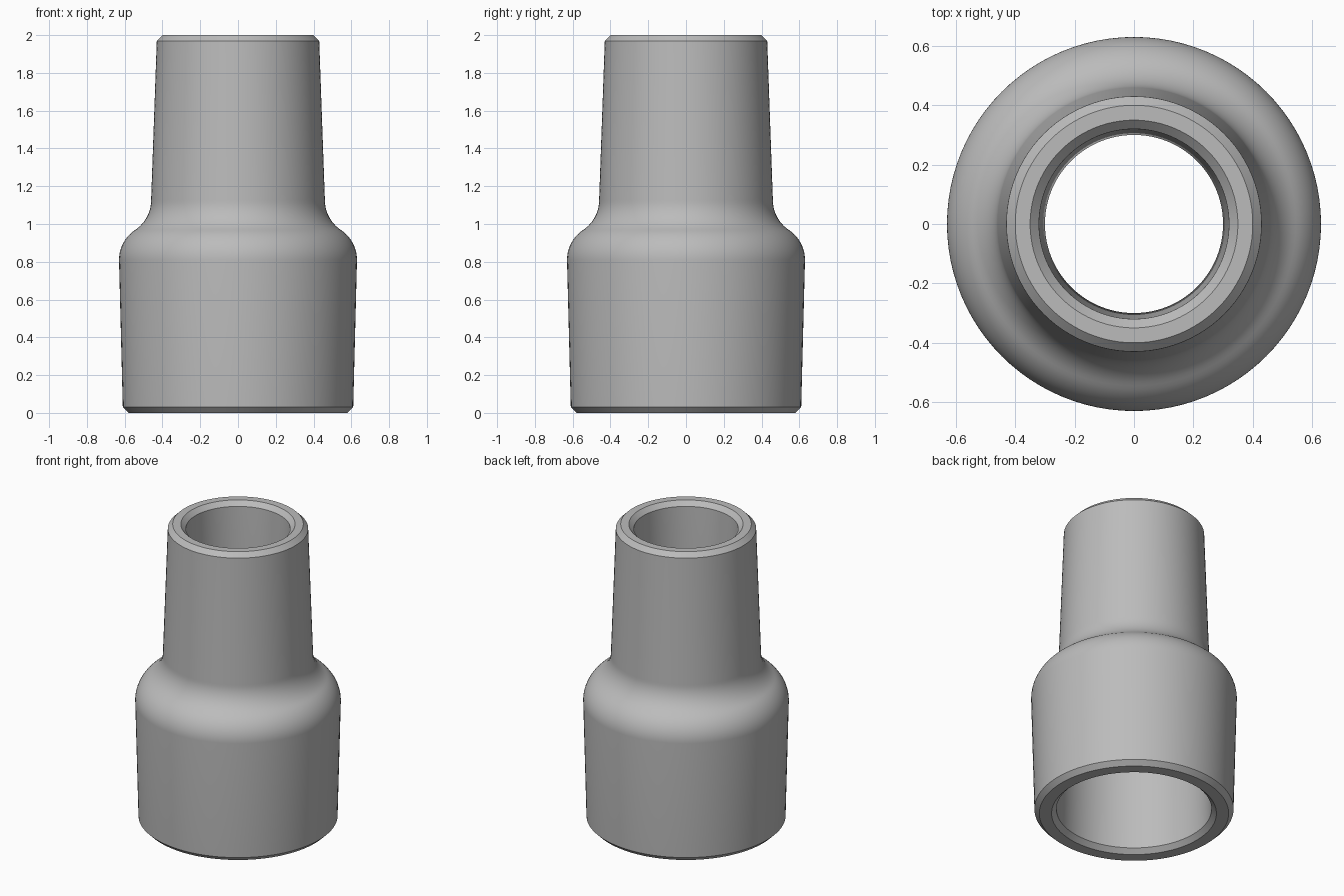
import bpy, bmesh, math

cube = bpy.data.objects.get("Cube")
if cube:
    bpy.data.objects.remove(cube, do_unlink=True)


def material(name, colour):
    mat = bpy.data.materials.new(name)
    mat.use_nodes = True
    mat.diffuse_color = colour
    mat.node_tree.nodes["Principled BSDF"].inputs["Base Color"].default_value = colour
    return mat


def shoulder(r_low, z_low, r_high, radius, steps=12):
    """Two tangent arcs: a convex bend into a concave one, going upward."""
    c_low, c_high = r_low - radius, r_high + radius
    rise = math.sqrt(4 * radius ** 2 - (c_high - c_low) ** 2)
    sweep = math.atan2(rise, c_high - c_low)
    angles = [sweep * i / steps for i in range(steps + 1)]
    convex = [(c_low + radius * math.cos(a), z_low + radius * math.sin(a)) for a in angles]
    concave = [(c_high - radius * math.cos(a), z_low + rise - radius * math.sin(a))
               for a in reversed(angles)]
    return convex + concave[1:]


def lathe(name, profile, mat, segments=96):
    """Spin a closed profile of (radius, height) points about z."""
    bm = bmesh.new()
    verts = [bm.verts.new((r, 0, z)) for r, z in profile]
    edges = [bm.edges.new((v, verts[(i + 1) % len(verts)])) for i, v in enumerate(verts)]
    bmesh.ops.spin(bm, geom=verts + edges, cent=(0, 0, 0), axis=(0, 0, 1),
                   angle=math.tau, steps=segments, use_merge=True)
    bmesh.ops.remove_doubles(bm, verts=bm.verts, dist=0.0001)
    bmesh.ops.recalc_face_normals(bm, faces=bm.faces)
    mesh = bpy.data.meshes.new(name)
    bm.to_mesh(mesh)
    bm.free()
    mesh.materials.append(mat)
    obj = bpy.data.objects.new(name, mesh)
    bpy.context.collection.objects.link(obj)
    bpy.ops.object.select_all(action="DESELECT")
    obj.select_set(True)
    bpy.context.view_layer.objects.active = obj
    bpy.ops.object.shade_smooth_by_angle(angle=math.radians(30))
    return obj


# Outer wall from the bottom chamfer up to the top chamfer
outer = [(0.58, 0), (0.61, 0.03)] + shoulder(0.63, 0.81, 0.46, 0.19) + [(0.43, 1.97), (0.40, 2)]

# Tapered bore with chamfered mouths, following the outer shoulder
bore = [(0.505, 0), (0.475, 0.03)] + shoulder(0.46, 0.77, 0.30, 0.17) + [(0.32, 1.97), (0.35, 2)]

lathe("reducer_sleeve", outer + bore[::-1], material("plain grey", (0.5, 0.5, 0.5, 1)))
